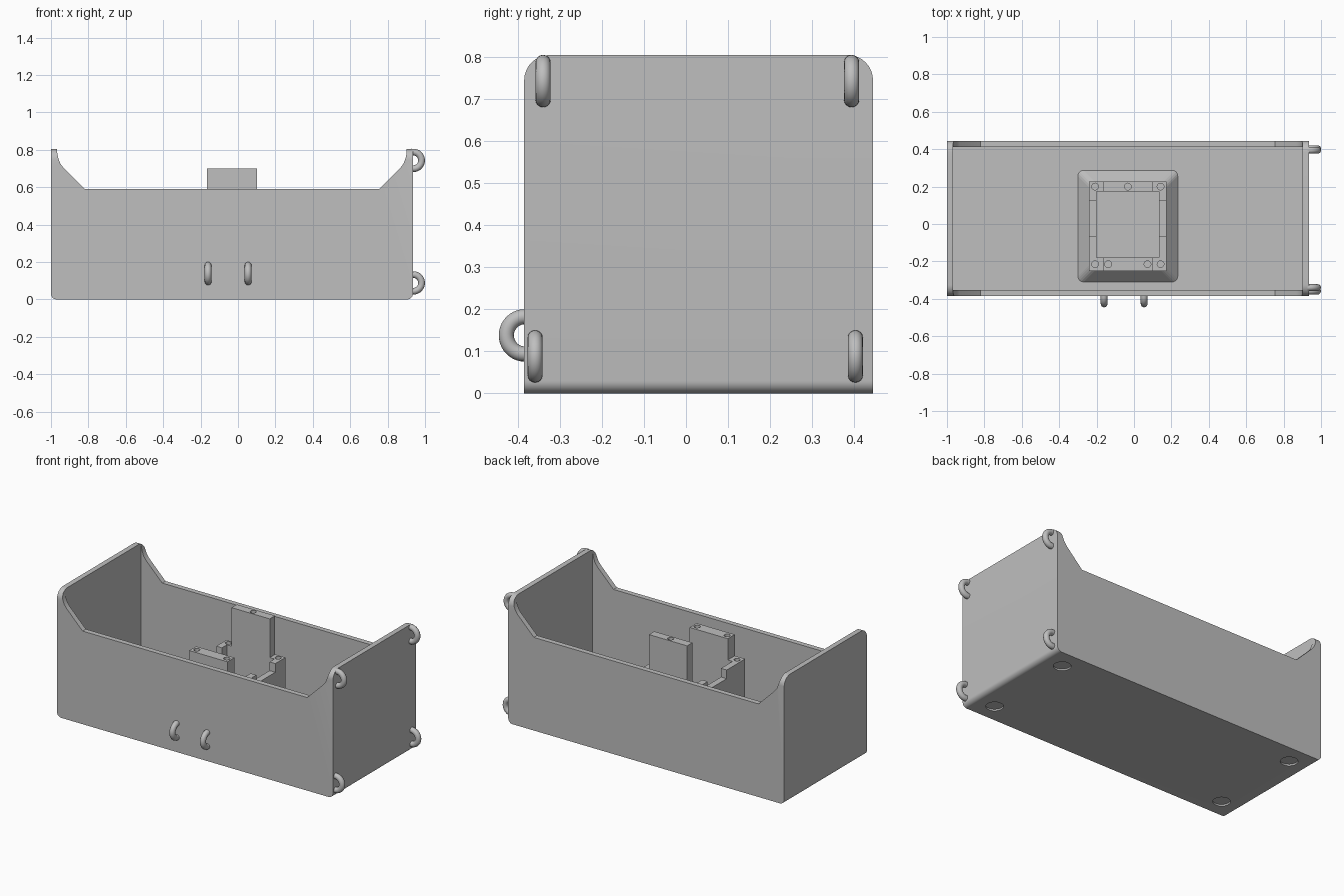
import bpy, bmesh, math
from mathutils import Matrix, Vector

if "Cube" in bpy.data.objects:
    bpy.data.objects.remove(bpy.data.objects["Cube"])

grey = bpy.data.materials.new("plain grey")
grey.use_nodes = True
grey.diffuse_color = (0.52, 0.52, 0.52, 1)
grey.node_tree.nodes["Principled BSDF"].inputs["Base Color"].default_value = grey.diffuse_color


def finish(name, bm):
    bmesh.ops.recalc_face_normals(bm, faces=bm.faces)
    mesh = bpy.data.meshes.new(name)
    bm.to_mesh(mesh)
    bm.free()
    mesh.materials.append(grey)
    ob = bpy.data.objects.new(name, mesh)
    bpy.context.collection.objects.link(ob)
    return ob


def prism(name, points, axis, low, high):
    """Extrude a 2D outline along an axis."""
    place = {"x": lambda a, b: (low, a, b),
             "y": lambda a, b: (a, low, b),
             "z": lambda a, b: (a, b, low)}[axis]
    bm = bmesh.new()
    face = bm.faces.new([bm.verts.new(place(a, b)) for a, b in points])
    out = bmesh.ops.extrude_face_region(bm, geom=[face])
    shift = Vector([(high - low) * (axis == k) for k in "xyz"])
    verts = [g for g in out["geom"] if isinstance(g, bmesh.types.BMVert)]
    bmesh.ops.translate(bm, verts=verts, vec=shift)
    return finish(name, bm)


def box(name, x, y, z):
    return prism(name, [(x[0], y[0]), (x[1], y[0]), (x[1], y[1]), (x[0], y[1])], "z", *z)


def arc(cx, cy, r, start, end, n=8):
    steps = [math.radians(start + (end - start) * i / n) for i in range(n + 1)]
    return [(cx + r * math.cos(t), cy + r * math.sin(t)) for t in steps]


def cylinders(name, spots, r, low, high):
    bm = bmesh.new()
    for x, y in spots:
        bmesh.ops.create_cone(bm, cap_ends=True, segments=24, radius1=r, radius2=r,
                              depth=high - low,
                              matrix=Matrix.Translation((x, y, (low + high) / 2)))
    return finish(name, bm)


def select(ob):
    bpy.ops.object.select_all(action="DESELECT")
    ob.select_set(True)
    bpy.context.view_layer.objects.active = ob


def boolean(ob, cutter, operation="DIFFERENCE"):
    select(ob)
    mod = ob.modifiers.new("cut", "BOOLEAN")
    mod.operation, mod.object, mod.solver = operation, cutter, "EXACT"
    bpy.ops.object.modifier_apply(modifier=mod.name)
    bpy.data.objects.remove(cutter)


def smooth(ob):
    select(ob)
    bpy.ops.object.shade_smooth_by_angle(angle=math.radians(30))


X0, X1, Y0, Y1, TOP = -1.0, 0.935, -0.385, 0.445, 0.805
WALL, FLOOR, RIM = 0.033, 0.035, 0.59
MID = (X0 + X1) / 2

# Open bin: side outline with low long walls sweeping up into tall ends
sweep = [(X0 + WALL, TOP), (X0 + WALL, 0.785), (-0.961, 0.755), (-0.95, 0.726),
         (-0.933, 0.703), (-0.82, RIM)]
left_half = arc(X0 + 0.03, 0.03, 0.03, 270, 180) + [(X0, TOP)] + sweep
right_half = [(2 * MID - x, z) for x, z in reversed(left_half)]
bin_body = prism("bin_body", left_half + right_half, "y", Y0, Y1)

# Round the top corners of the end walls
end_outline = ([(Y0, -0.1), (Y1, -0.1)] + arc(Y1 - 0.06, TOP - 0.06, 0.06, 0, 90)
               + arc(Y0 + 0.06, TOP - 0.06, 0.06, 90, 180))
boolean(bin_body, prism("end_rounding", end_outline, "x", X0 - 0.1, X1 + 0.1), "INTERSECT")

# Hollow interior and shallow round recesses underneath
boolean(bin_body, box("hollow", (X0 + WALL, X1 - WALL), (Y0 + WALL, Y1 - WALL), (FLOOR, 1)))
feet = [(x, y) for x in (-0.866, 0.80) for y in (-0.266, 0.325)]
boolean(bin_body, cylinders("foot_recesses", feet, 0.05, -0.05, 0.01))
smooth(bin_body)

# Sloped skirt around the inner mount
MX, MX0, MX1, MY0, MY1 = -0.033, -0.24, 0.174, -0.25, 0.227
skirt = box("mount_skirt", (MX0 - 0.06, MX1 + 0.06), (MY0 - 0.06, MY1 + 0.06), (FLOOR, 0.1))
bm = bmesh.new()
bm.from_mesh(skirt.data)
for v in bm.verts:
    if v.co.z > 0.09:
        v.co.x += 0.06 if v.co.x < MX else -0.06
        v.co.y += 0.06 if v.co.y < 0 else -0.06
corners = [e for e in bm.edges if abs(e.verts[0].co.z - e.verts[1].co.z) > 0.01]
bmesh.ops.bevel(bm, geom=corners, offset=0.025, segments=4, profile=0.5, affect="EDGES")
bm.to_mesh(skirt.data)
bm.free()
IX0, IX1, IY0, IY1 = -0.2, 0.134, -0.18, 0.174
boolean(skirt, box("skirt_opening", (IX0, IX1), (IY0, IY1), (FLOOR - 0.01, 0.2)))

# Mount plates, front lower than back, with screw holes in their tops
PX = (-0.167, 0.101)
back_plate = box("mount_back_plate", PX, (IY1, MY1), (FLOOR, 0.70))
boolean(back_plate, cylinders("hole", [(MX, 0.2)], 0.018, 0.62, 0.8))
front_plate = box("mount_front_plate", PX, (MY0, IY0), (FLOOR, 0.59))
boolean(front_plate, cylinders("hole", [(-0.138, -0.215), (0.072, -0.215)], 0.018, 0.52, 0.7))

# Side rails and L-shaped corner posts, mirrored left and right
for side, s in (("right", 1), ("left", -1)):
    def mx(x):
        return MX + s * (x - MX)
    box("mount_rail_" + side, (mx(MX0), mx(IX0)), (-0.065, 0.125), (FLOOR, 0.40))
    for end, outer, inner, reach in (("back", MY1, IY1, 0.125), ("front", MY0, IY0, -0.065)):
        shape = [(MX0, outer), (PX[0], outer), (PX[0], inner),
                 (IX0, inner), (IX0, reach), (MX0, reach)]
        post = prism("mount_post_%s_%s" % (end, side), [(mx(x), y) for x, y in shape],
                     "z", FLOOR, 0.455)
        hole_y = 0.2 if end == "back" else -0.215
        boolean(post, cylinders("hole", [(mx(-0.208), hole_y)], 0.018, 0.36, 0.5))


def hook(name, location, turn):
    """Half ring standing out from a wall, pointing along +x before turning."""
    bm = bmesh.new()
    rings = []
    for a, b in arc(0, 0, 1, -90, 90, 20):
        rings.append([bm.verts.new((a * r, h, b * r)) for r, h in arc(0.0445, 0, 0.018, 0, 337.5, 15)])
    # Short straight stubs run into the wall
    for ring in (rings[0], rings[-1]):
        for v in ring:
            v.co.x -= 0.01
    for p, q in zip(rings, rings[1:]):
        for i in range(len(p)):
            j = (i + 1) % len(p)
            bm.faces.new((p[i], p[j], q[j], q[i]))
    bm.faces.new(rings[0])
    bm.faces.new(rings[-1])
    bmesh.ops.transform(bm, verts=bm.verts,
                        matrix=Matrix.Translation(location) @ Matrix.Rotation(turn, 4, "Z"))
    smooth(finish(name, bm))


# Hooks on the end wall and on the front wall
for name, y, z in (("top_front", -0.34, 0.743), ("top_back", 0.394, 0.743),
                   ("bottom_front", -0.359, 0.088), ("bottom_back", 0.403, 0.088)):
    hook("end_hook_" + name, (X1 + 0.002, y, z), 0)
for name, x in (("right", -0.16), ("left", 0.054)):
    hook("front_hook_" + name, (x, Y0 + 0.002, 0.138), -math.pi / 2)
